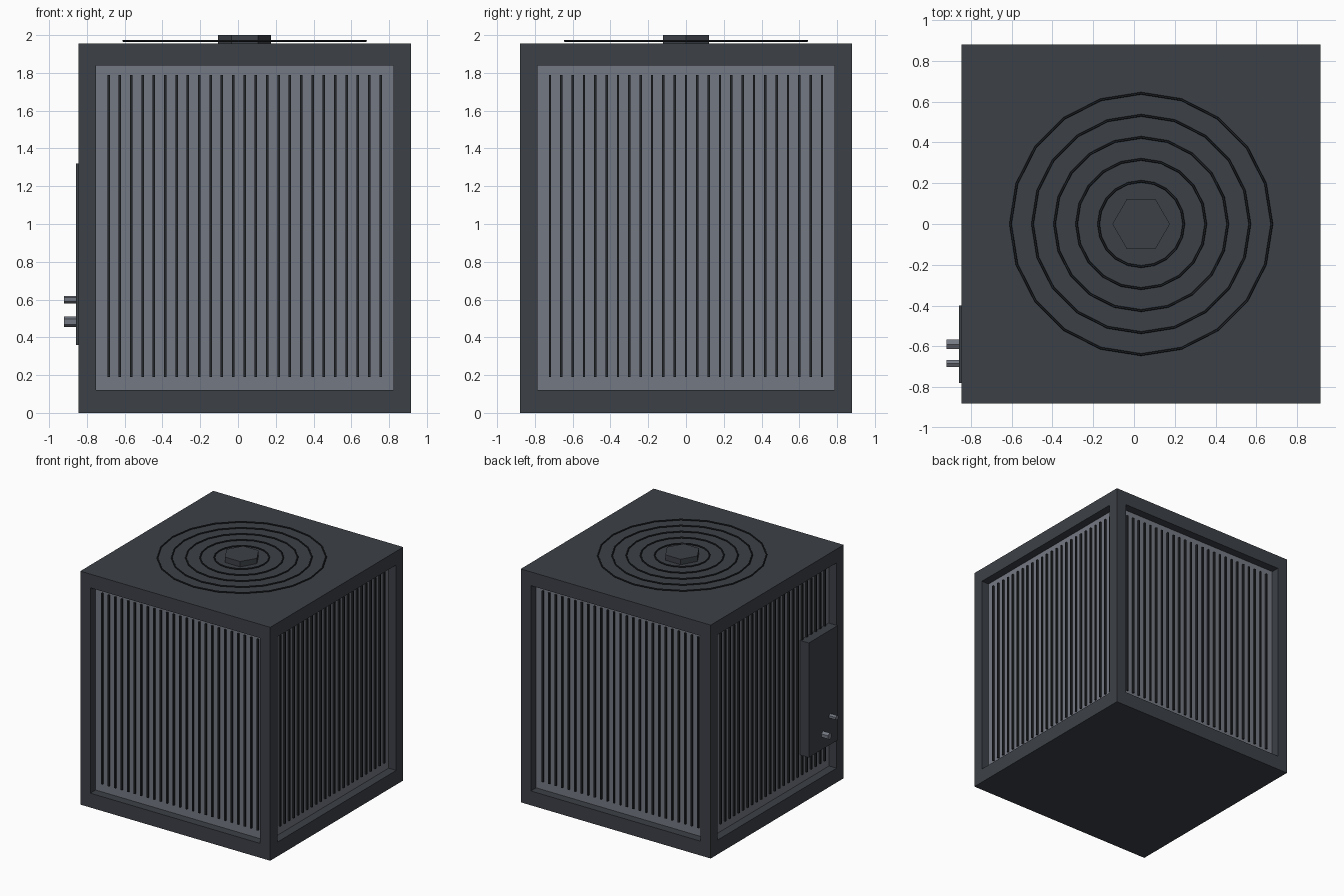
import bpy, bmesh, math
from mathutils import Matrix, Vector

default = bpy.data.objects.get("Cube")
if default:
    bpy.data.objects.remove(default)

CX = 0.035            # cabinet centre on x
HALF = 0.88           # half width of the cabinet
TOP = 1.955           # cabinet height
RECESS = 0.07         # depth of the side panels
PANEL = HALF - RECESS


def material(name, rgb):
    mat = bpy.data.materials.new(name)
    mat.use_nodes = True
    mat.diffuse_color = (*rgb, 1)
    bsdf = next(n for n in mat.node_tree.nodes if n.type == 'BSDF_PRINCIPLED')
    bsdf.inputs["Base Color"].default_value = (*rgb, 1)
    return mat


frame_grey = material("dark slate", (0.046, 0.053, 0.064))
panel_grey = material("mid grey", (0.175, 0.19, 0.225))
wire_black = material("near black", (0.017, 0.02, 0.024))


def finish(name, bm, *mats):
    mesh = bpy.data.meshes.new(name)
    bm.to_mesh(mesh)
    bm.free()
    for mat in mats:
        mesh.materials.append(mat)
    obj = bpy.data.objects.new(name, mesh)
    bpy.context.collection.objects.link(obj)
    return obj


def add_box(bm, low, high):
    low, high = Vector(low), Vector(high)
    place = Matrix.Translation((low + high) / 2) @ Matrix.Diagonal((*(high - low), 1))
    return bmesh.ops.create_cube(bm, size=1, matrix=place)


def add_prism(bm, sides, radius, depth, place):
    bmesh.ops.create_cone(bm, cap_ends=True, segments=sides, radius1=radius,
                          radius2=radius, depth=depth, matrix=place)


# Cabinet: a box whose four sides are inset and sunk
bm = bmesh.new()
add_box(bm, (CX - HALF, -HALF, 0), (CX + HALF, HALF, TOP))
sides = [f for f in bm.faces if abs(f.normal.z) < 0.5]
bmesh.ops.inset_individual(bm, faces=sides, thickness=0.093, use_even_offset=True)
for v in {v for f in sides for v in f.verts}:
    v.co.z = 0.12 if v.co.z < 1 else 1.84
bmesh.ops.inset_individual(bm, faces=sides, thickness=0, depth=-RECESS)
for f in sides:
    f.material_index = 1
finish("cabinet", bm, frame_grey, panel_grey)

# Upright grille bars on each side
for i, side in enumerate(("front", "right", "back", "left")):
    bm = bmesh.new()
    for k in range(25):
        x = (k - 12) * 0.06
        add_box(bm, (x - 0.0065, -PANEL - 0.014, 0.19),
                (x + 0.0065, -PANEL + 0.01, 1.79))
    bm.transform(Matrix.Translation((CX, 0, 0)) @ Matrix.Rotation(i * math.pi / 2, 4, 'Z'))
    finish(side + "_grille_bars", bm, wire_black)

# Fan guard: concentric wire rings above the top
for k in range(5):
    bpy.ops.mesh.primitive_torus_add(
        location=(CX, 0, 1.97), major_segments=20, minor_segments=6,
        major_radius=0.209 + 0.108 * k, minor_radius=0.006)
    ring = bpy.context.object
    ring.name = f"fan_guard_ring_{k + 1}"
    ring.data.materials.append(wire_black)

# Hexagonal hub in the middle of the guard
bm = bmesh.new()
add_prism(bm, 6, 0.141, 0.045, Matrix.Translation((CX, 0, TOP + 0.0225))
          @ Matrix.Rotation(math.pi / 2, 4, 'Z'))
finish("fan_hub", bm, frame_grey)

# Service box on the -x side
bm = bmesh.new()
add_box(bm, (CX - PANEL - 0.083, -0.78, 0.36), (CX - PANEL + 0.01, -0.40, 1.32))
finish("service_box", bm, frame_grey)

# Two pipe stubs coming out of the service box
for name, y, z, radius in (("large_pipe", -0.59, 0.482, 0.028),
                           ("small_pipe", -0.685, 0.60, 0.02)):
    bm = bmesh.new()
    add_prism(bm, 6, radius, 0.08, Matrix.Translation((-0.88, y, z))
              @ Matrix.Rotation(math.pi / 2, 4, 'Y')
              @ Matrix.Rotation(math.pi / 2, 4, 'Z'))
    verts_up = max(v.co.z for v in bm.verts) - z
    if verts_up < radius * 0.95:      # keep a corner pointing up
        bm.transform(Matrix.Translation((0, y, z)) @ Matrix.Rotation(math.pi / 6, 4, 'X')
                     @ Matrix.Translation((0, -y, -z)))
    finish(name, bm, panel_grey)
